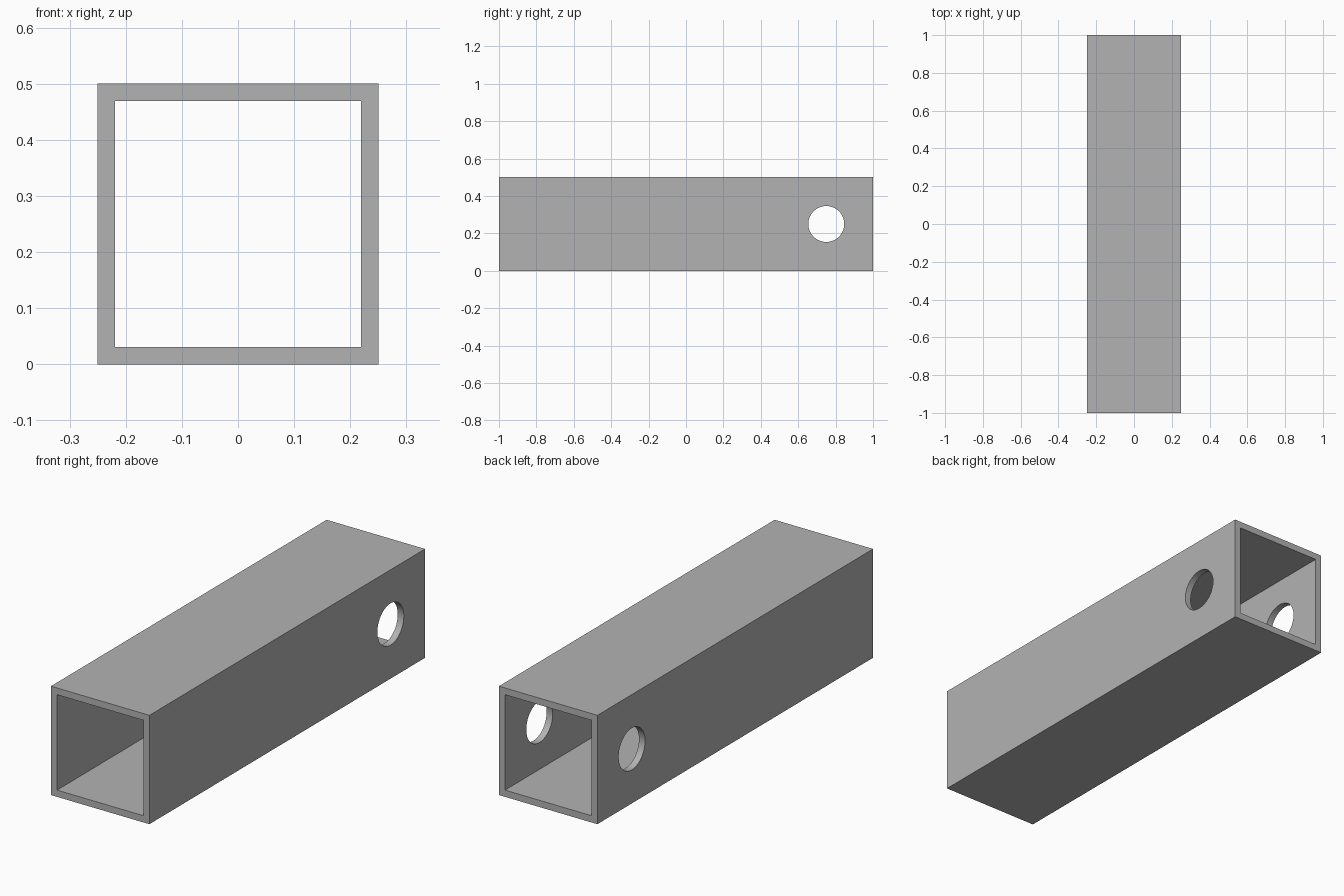
import bpy
import math

LENGTH, SIZE, WALL = 2.0, 0.5, 0.031
HOLE_RADIUS, HOLE_Y = 0.096, 0.75
MID_Z = SIZE / 2

if "Cube" in bpy.data.objects:
    bpy.data.objects.remove(bpy.data.objects["Cube"], do_unlink=True)

# Plain grey metal
grey = bpy.data.materials.new("grey metal")
grey.use_nodes = True
colour = (0.45, 0.45, 0.45, 1)
grey.diffuse_color = colour
grey.node_tree.nodes["Principled BSDF"].inputs["Base Color"].default_value = colour


def box(name, width, length, height):
    bpy.ops.mesh.primitive_cube_add(size=1, location=(0, 0, MID_Z))
    obj = bpy.context.object
    obj.name = name
    obj.scale = (width, length, height)
    bpy.ops.object.transform_apply(location=False, rotation=False, scale=True)
    obj.data.materials.append(grey)
    return obj


def cut(target, cutter):
    mod = target.modifiers.new(cutter.name, 'BOOLEAN')
    mod.operation = 'DIFFERENCE'
    mod.solver = 'EXACT'
    mod.object = cutter
    bpy.context.view_layer.objects.active = target
    bpy.ops.object.modifier_apply(modifier=mod.name)
    bpy.data.objects.remove(cutter, do_unlink=True)


# Square tube, open at both ends
tube = box("square_tube", SIZE, LENGTH, SIZE)
inner = SIZE - 2 * WALL
cut(tube, box("bore_cutter", inner, LENGTH * 1.2, inner))

# Round cross hole through both side walls near the back
bpy.ops.mesh.primitive_cylinder_add(vertices=64, radius=HOLE_RADIUS, depth=SIZE * 2,
                                    location=(0, HOLE_Y, MID_Z),
                                    rotation=(0, math.pi / 2, 0))
hole = bpy.context.object
hole.name = "hole_cutter"
hole.data.materials.append(grey)
cut(tube, hole)

# Smooth hole walls, crisp tube edges
bpy.ops.object.select_all(action='DESELECT')
tube.select_set(True)
bpy.context.view_layer.objects.active = tube
bpy.ops.object.shade_smooth_by_angle(angle=math.radians(30))
